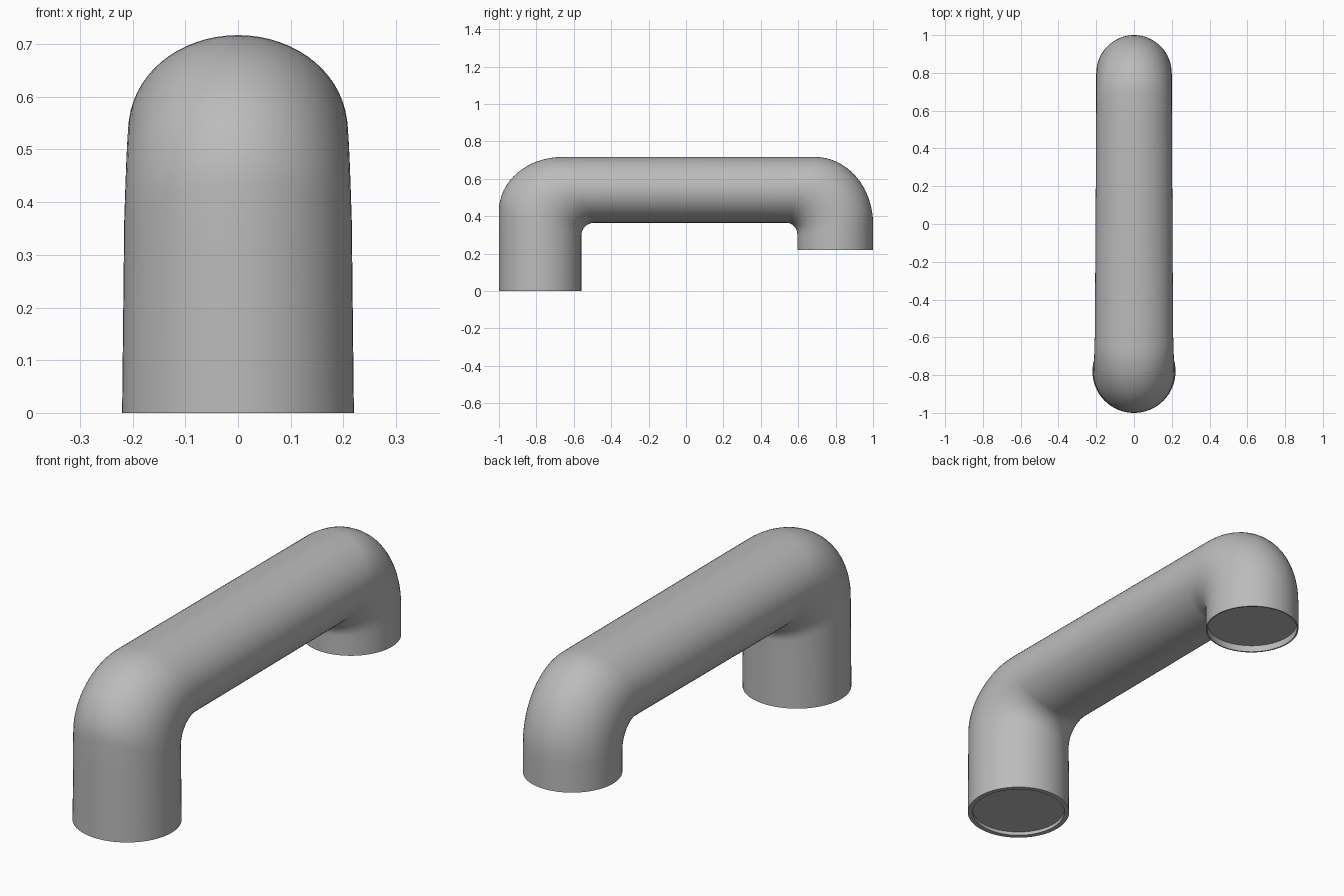
import bpy, bmesh, math
from mathutils import Vector

if "Cube" in bpy.data.objects:
    bpy.data.objects.remove(bpy.data.objects["Cube"])

SEGMENTS = 64
BEND_STEPS = 16

grey = bpy.data.materials.new("plain_grey")
grey.use_nodes = True
colour = (0.5, 0.5, 0.5, 1)
grey.diffuse_color = colour
grey.node_tree.nodes["Principled BSDF"].inputs["Base Color"].default_value = colour


def arc(centre, radii, angle):
    return Vector((0, centre[0] + radii[0] * math.cos(angle),
                   centre[1] + radii[1] * math.sin(angle)))


def straight(a, b, steps):
    """Sections between two (outer, inner, half width) stations, ends left out."""
    return [(a[0].lerp(b[0], i / steps), a[1].lerp(b[1], i / steps),
             a[2] + (b[2] - a[2]) * i / steps) for i in range(1, steps)]


def bend(outer, inner, start, end, widths):
    """Quarter-turn sections, with outer and inner given as (centre, radii)."""
    result = []
    for i in range(BEND_STEPS + 1):
        t = i / BEND_STEPS
        angle = start + (end - start) * t
        result.append((arc(*outer, angle), arc(*inner, angle),
                       widths[0] + (widths[1] - widths[0]) * t))
    return result


# Stations along the pipe: front leg, front bend, bar, back bend, back leg
front_foot = (Vector((0, -1, 0)), Vector((0, -0.56, 0)), 0.22)
back_foot = (Vector((0, 1, 0.22)), Vector((0, 0.595, 0.22)), 0.2)
front_bend = bend(((-0.66, 0.43), (0.34, 0.287)), ((-0.49, 0.295), (0.07, 0.07)),
                  math.pi, math.pi / 2, (0.216, 0.207))
back_bend = bend(((0.69, 0.36), (0.31, 0.357)), ((0.535, 0.305), (0.06, 0.06)),
                 math.pi / 2, 0, (0.2, 0.2))
sections = ([front_foot] + straight(front_foot, front_bend[0], 4) + front_bend
            + straight(front_bend[-1], back_bend[0], 8) + back_bend
            + straight(back_bend[-1], back_foot, 3) + [back_foot])


def add_ring(bm, outer, inner, half_width):
    centre, arm = (outer + inner) / 2, (outer - inner) / 2
    ring = []
    for i in range(SEGMENTS):
        a = math.tau * i / SEGMENTS
        ring.append(bm.verts.new(centre + arm * math.cos(a)
                                 + Vector((half_width * math.sin(a), 0, 0))))
    return ring


def recess(station, rim, depth):
    """Rings for the inner lip and the sunken cap of an open end."""
    outer, inner, width = station
    inset = (outer - inner).normalized() * rim
    lip = (outer - inset, inner + inset, width - rim)
    up = Vector((0, 0, depth))
    return [lip, (lip[0] + up, lip[1] + up, lip[2])]


# Pipe with a rim and a sunken cap at each end
front_lip, front_cap = recess(front_foot, 0.021, 0.016)
back_lip, back_cap = recess(back_foot, 0.006, 0.03)
sections = [front_cap, front_lip] + sections + [back_lip, back_cap]

bm = bmesh.new()
rings = [add_ring(bm, *s) for s in sections]
for a, b in zip(rings, rings[1:]):
    for i in range(SEGMENTS):
        j = (i + 1) % SEGMENTS
        bm.faces.new((a[i], a[j], b[j], b[i]))
bm.faces.new(rings[0])
bm.faces.new(rings[-1])
bmesh.ops.recalc_face_normals(bm, faces=bm.faces)
mesh = bpy.data.meshes.new("bent_pipe")
bm.to_mesh(mesh)
bm.free()
mesh.materials.append(grey)

pipe = bpy.data.objects.new("bent_pipe", mesh)
bpy.context.collection.objects.link(pipe)
bpy.ops.object.select_all(action="DESELECT")
pipe.select_set(True)
bpy.context.view_layer.objects.active = pipe
bpy.ops.object.shade_smooth_by_angle(angle=math.radians(40))
